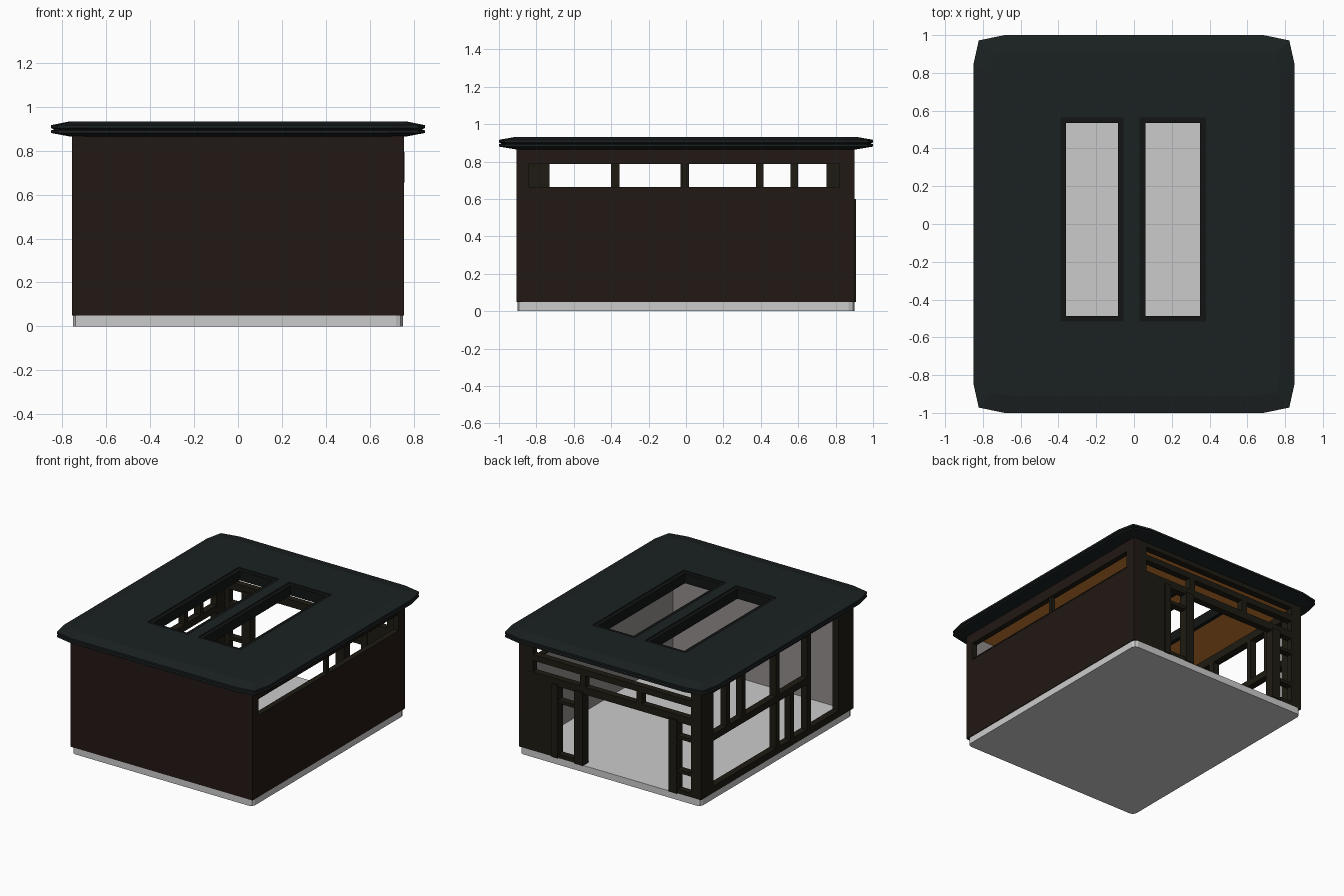
import bpy, bmesh

if "Cube" in bpy.data.objects:
    bpy.data.objects.remove(bpy.data.objects["Cube"])


def mat(name, c):
    m = bpy.data.materials.new(name)
    m.diffuse_color = (*c, 1)
    m.use_nodes = True
    m.node_tree.nodes["Principled BSDF"].inputs["Base Color"].default_value = m.diffuse_color
    return m


ROOF = mat("roof_dark", (0.011, 0.015, 0.016))
WALL = mat("wall_brown", (0.016, 0.009, 0.007))
FRAME = mat("frame_dark", (0.013, 0.011, 0.006))
TRIM = mat("skylight_black", (0.006, 0.007, 0.007))
WOOD = mat("ceiling_wood", (0.6, 0.2, 0.03))
LINING = mat("lining_grey", (0.3, 0.27, 0.27))


def finish(name, bm, m=None):
    bmesh.ops.recalc_face_normals(bm, faces=bm.faces)
    me = bpy.data.meshes.new(name)
    bm.to_mesh(me)
    bm.free()
    ob = bpy.data.objects.new(name, me)
    bpy.context.collection.objects.link(ob)
    if m:
        me.materials.append(m)
    return ob


def boxes(name, items, m=None):
    """One object from boxes given as (x0, x1, y0, y1, z0, z1)."""
    bm = bmesh.new()
    for x0, x1, y0, y1, z0, z1 in items:
        vs = bmesh.ops.create_cube(bm, size=1)["verts"]
        for v in vs:
            v.co = (x0 + (v.co.x + .5) * (x1 - x0),
                    y0 + (v.co.y + .5) * (y1 - y0),
                    z0 + (v.co.z + .5) * (z1 - z0))
    return finish(name, bm, m)


def stack(name, rings, m=None):
    """Loft closed rings of equal length and cap both ends."""
    bm = bmesh.new()
    loops = [[bm.verts.new(p) for p in r] for r in rings]
    n = len(loops[0])
    for a, b in zip(loops, loops[1:]):
        for i in range(n):
            j = (i + 1) % n
            bm.faces.new((a[i], a[j], b[j], b[i]))
    bm.faces.new(loops[0])
    bm.faces.new(loops[-1])
    return finish(name, bm, m)


def outline(pts, z):
    """Mirror a corner outline into all four quadrants."""
    r = pts[::-1]
    full = (pts + [(-x, y) for x, y in r] + [(-x, -y) for x, y in pts]
            + [(x, -y) for x, y in r])
    return [(x, y, z) for x, y in full]


# floor slab with clipped corners
slab = [(.75, .87), (.74, .892), (.72, .9)]
stack("floor_slab", [outline(slab, 0), outline(slab, .05)])

# solid front wall and right wall with its high strip window
boxes("front_wall", [(-.755, .755, -.905, -.87, .05, .87)], WALL)
boxes("front_lining", [(-.72, .72, -.87, -.86, .05, .86)], LINING)
R = (.72, .755)
boxes("right_wall", [(*R, -.905, .9, .05, .66), (*R, -.905, .9, .79, .87),
                     (*R, -.905, -.85, .66, .79), (*R, .83, .9, .66, .79)], WALL)
boxes("right_lining", [(.71, .72, -.86, .86, .05, .65)], LINING)
boxes("strip_window_frame", [
    (.715, .757, -.85, .83, .655, .664), (.715, .757, -.85, .83, .786, .793),
    (.715, .757, -.85, -.84, .66, .79), (.715, .757, .82, .83, .66, .79),
    (.72, .75, -.02, .005, .66, .79)], FRAME)

# left wall: corner panels, rails and posts
L = (-.755, -.705)
left = [(*L, .75, .9, .05, .87), (*L, -.9, -.73, .05, .87),
        (*L, -.73, .75, .05, .10), (*L, -.73, .75, .80, .87),
        (*L, -.36, .75, .44, .49), (*L, -.20, -.16, .10, .44)]
for y0, y1, z in [(-.40, -.355, .1), (-.03, .015, .1), (.375, .415, .49), (.56, .60, .49)]:
    left.append((*L, y0, y1, z, .80))
boxes("left_wall_frame", left, FRAME)

# back wall: corner posts, solid panel, headers, clerestory and door frame
B = (.85, .9)
boxes("back_wall_frame", [
    (.64, .755, *B, .05, .87), (-.755, -.67, *B, .05, .87),
    (.47, .64, *B, .05, .61),
    (-.67, .64, *B, .585, .64), (-.67, .64, *B, .725, .77),
    (-.67, .64, *B, .83, .87),
    (.205, .25, *B, .64, .725), (-.265, -.22, *B, .64, .725)], FRAME)
boxes("door_frame", [
    (.22, .29, .84, .91, .05, .60), (.43, .48, .84, .91, .05, .60),
    (.29, .43, .85, .9, .05, .08), (.29, .43, .85, .9, .46, .485),
    (-.56, -.49, .84, .91, .05, .60),
    (-.67, -.56, .85, .9, .05, .08), (-.67, -.56, .85, .9, .205, .23),
    (-.67, -.56, .85, .9, .46, .485)], FRAME)

# roof: thick slab with clipped corners, sloping rim and grooved edge
rim = [(.85, .845), (.822, .972), (.685, 1.0)]
groove = [(x * .985, y * .987) for x, y in rim]
core = [(.77, .80), (.755, .895), (.66, .91)]
roof = stack("roof", [outline(core, .865), outline(rim, .88), outline(rim, .892),
                      outline(groove, .897), outline(rim, .902),
                      outline(rim, .916), outline(core, .932)], ROOF)
ceiling = boxes("ceiling", [(-.70, .71, -.86, .85, .852, .866)], WOOD)

# skylight openings
holes = [(-.39, -.055), (.03, .38)]
cutter = boxes("skylight_cutter", [(a, b, -.515, .565, .7, 1.1) for a, b in holes])
cutter.hide_render = True
cutter.hide_viewport = True
for ob in (roof, ceiling):
    mod = ob.modifiers.new("skylights", "BOOLEAN")
    mod.object = cutter
    mod.operation = "DIFFERENCE"
    mod.solver = "EXACT"

# skylight frames set inside the openings
for name, (a, b) in zip(("skylight_frame_left", "skylight_frame_right"), holes):
    z = (.852, .925)
    boxes(name, [(a, a + .03, -.515, .565, *z), (b - .03, b, -.515, .565, *z),
                 (a + .03, b - .03, -.515, -.487, *z),
                 (a + .03, b - .03, .535, .565, *z)], TRIM)
